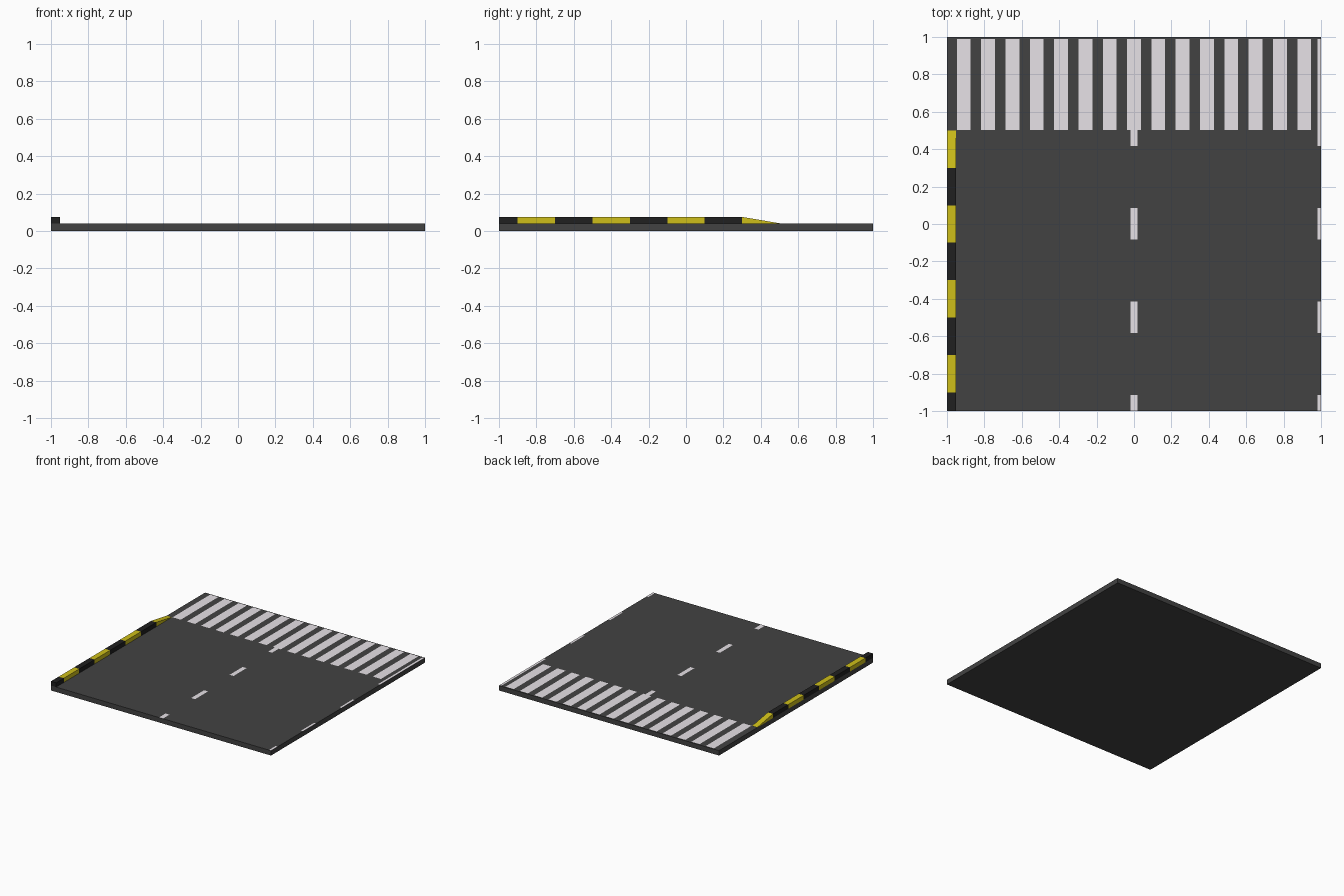
import bpy

if "Cube" in bpy.data.objects:
    bpy.data.objects.remove(bpy.data.objects["Cube"])

TOP = 0.04      # road surface height
KERB = 0.075    # kerb top height


def material(name, r, g, b):
    m = bpy.data.materials.new(name)
    m.diffuse_color = (r, g, b, 1)
    m.use_nodes = True
    m.node_tree.nodes["Principled BSDF"].inputs["Base Color"].default_value = m.diffuse_color
    return m


asphalt = material("asphalt_grey", 0.055, 0.055, 0.055)
white = material("paint_white", 0.8, 0.76, 0.8)
yellow = material("kerb_yellow", 0.62, 0.52, 0.01)
black = material("kerb_black", 0.014, 0.014, 0.014)


def add_mesh(name, verts, faces, mat):
    me = bpy.data.meshes.new(name)
    me.from_pydata(verts, [], faces)
    me.materials.append(mat)
    ob = bpy.data.objects.new(name, me)
    bpy.context.collection.objects.link(ob)
    return ob


def block(name, x0, x1, y0, y1, z0, z1, mat, z1_back=None):
    """Box whose top may slope to a different height at the back."""
    zb = z1 if z1_back is None else z1_back
    verts = [(x0, y0, z0), (x1, y0, z0), (x1, y1, z0), (x0, y1, z0),
             (x0, y0, z1), (x1, y0, z1), (x1, y1, zb), (x0, y1, zb)]
    faces = [(3, 2, 1, 0), (4, 5, 6, 7), (0, 1, 5, 4),
             (1, 2, 6, 5), (2, 3, 7, 6), (3, 0, 4, 7)]
    return add_mesh(name, verts, faces, mat)


def paint(name, rects, z):
    """Flat road markings lying on the surface."""
    verts, faces = [], []
    for x0, x1, y0, y1 in rects:
        n = len(verts)
        verts += [(x0, y0, z), (x1, y0, z), (x1, y1, z), (x0, y1, z)]
        faces.append((n, n + 1, n + 2, n + 3))
    return add_mesh(name, verts, faces, white)


# Road slab
block("road_slab", -1, 1, -1, 1, 0, TOP, asphalt)

# Pedestrian crossing bars
bars = [(i * 0.13 - 0.037, i * 0.13 + 0.037, 0.503, 0.99) for i in range(-7, 8)]
paint("crossing_bars", bars, TOP + 0.001)

# Dashed lane lines: centre, and half-width along the right edge
dashes = [(-1, -0.915), (-0.583, -0.415), (-0.083, 0.086)]
paint("centre_dashes", [(-0.018, 0.018, a, b) for a, b in dashes + [(0.417, 0.503)]], TOP + 0.001)
paint("edge_dashes", [(0.982, 1, a, b) for a, b in dashes + [(0.417, 0.99)]], TOP + 0.001)

# Striped kerb, ending in a ramp toward the crossing
edges = [-1, -0.9, -0.7, -0.5, -0.3, -0.1, 0.1, 0.3]
for i, (a, b) in enumerate(zip(edges, edges[1:])):
    block(f"kerb_block_{i + 1}", -1, -0.953, a, b, TOP, KERB, yellow if i % 2 else black)
block("kerb_ramp", -1, -0.953, 0.3, 0.5, TOP, KERB, yellow, TOP + 0.001)
